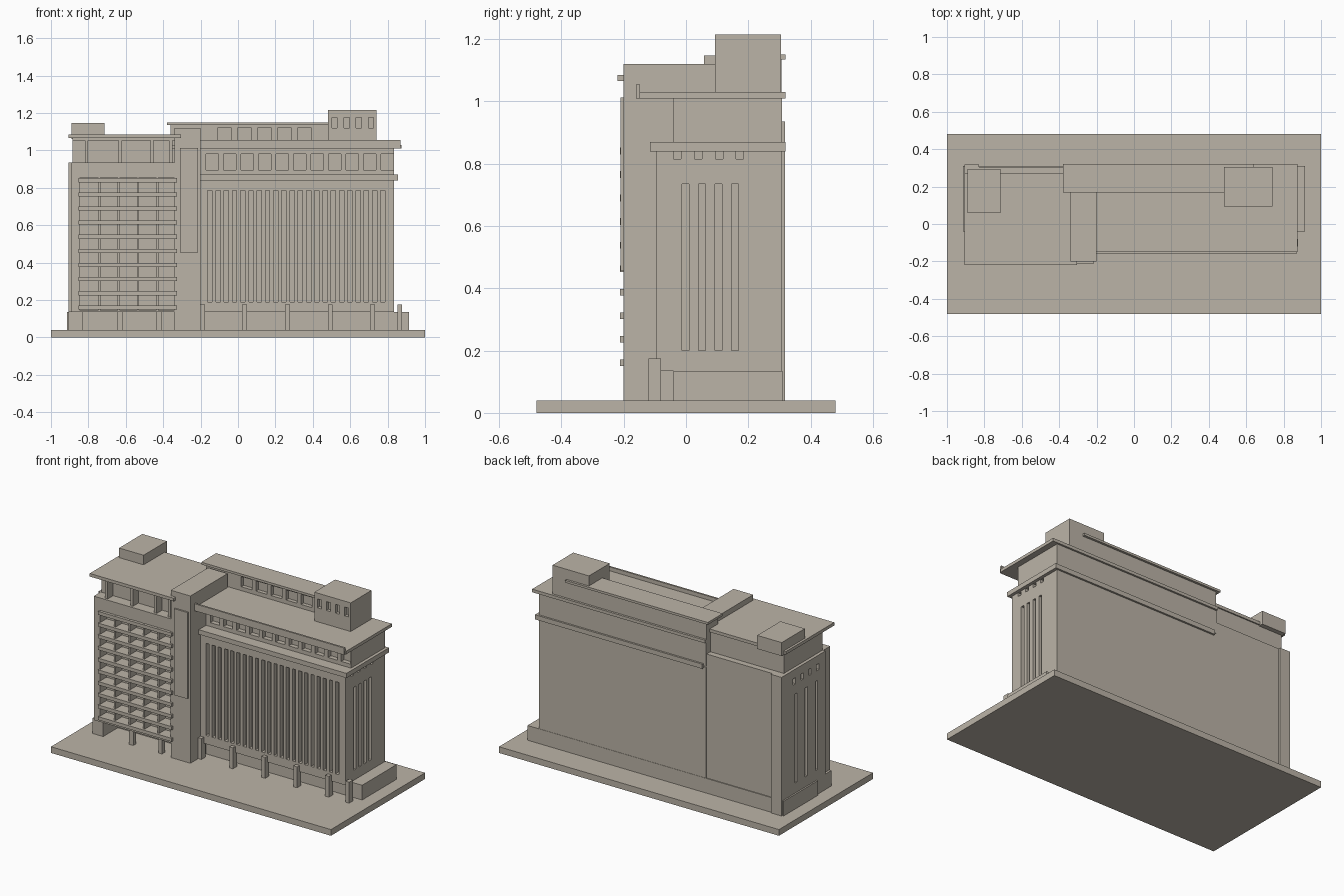
import bpy, bmesh

if "Cube" in bpy.data.objects:
    bpy.data.objects.remove(bpy.data.objects["Cube"])

stone = bpy.data.materials.new("warm_grey_stone")
stone.diffuse_color = (0.5, 0.456, 0.387, 1)
stone.use_nodes = True
stone.node_tree.nodes["Principled BSDF"].inputs["Base Color"].default_value = stone.diffuse_color


def boxes(name, spans):
    """One object from boxes given as (x0, x1, y0, y1, z0, z1)."""
    bm = bmesh.new()
    for x0, x1, y0, y1, z0, z1 in spans:
        vs = bmesh.ops.create_cube(bm, size=1)["verts"]
        for v in vs:
            v.co = (x0 if v.co.x < 0 else x1, y0 if v.co.y < 0 else y1, z0 if v.co.z < 0 else z1)
    me = bpy.data.meshes.new(name)
    bm.to_mesh(me)
    bm.free()
    me.materials.append(stone)
    ob = bpy.data.objects.new(name, me)
    bpy.context.collection.objects.link(ob)
    return ob


def carve(ob, spans):
    """Cut recesses into a solid."""
    cutter = boxes("recess_cutter", spans)
    cutter.hide_render = True
    mod = ob.modifiers.new("recesses", "BOOLEAN")
    mod.operation, mod.solver, mod.object = "DIFFERENCE", "EXACT", cutter
    bpy.context.view_layer.objects.active = ob
    bpy.ops.object.modifier_apply(modifier=mod.name)
    bpy.data.objects.remove(cutter)


def row(first, pitch, count, width):
    return [(first + i * pitch, first + i * pitch + width) for i in range(count)]


# Ground slab and recessed ground floor
boxes("ground_slab", [(-1, 1, -.48, .48, 0, .04)])
boxes("plinth", [(-.915, .915, -.04, .31, .04, .135)])

# Right wing with tall slots in the front and the end
wing = boxes("right_wing", [(-.36, .835, -.095, .308, .135, .85)])
carve(wing, [(a, b, -.2, -.065, .19, .785) for a, b in row(-.163, .0441, 22, .024)]
      + [(.81, .9, a, b, .2, .735) for a, b in row(-.013, .053, 4, .023)]
      + [(.81, .9, a, b, .815, .839) for a, b in row(-.04, .067, 4, .024)])
boxes("right_wing_columns", [(x - .013, x + .013, -.12, -.08, .04, .175)
                             for x in (-.19, .035, .265, .493, .72, .865)])
boxes("lower_cornice", [(-.34, .855, -.115, .32, .84, .87)])

# Upper floor and its roof
upper = boxes("upper_floor", [(-.36, .835, -.04, .308, .86, 1.02)])
carve(upper, [(a, b, -.1, -.01, .895, .98) for a, b in row(-.17, .0935, 11, .066)])
boxes("right_roof", [(-.36, .875, -.15, .32, 1.01, 1.03),
                     (-.25, .87, -.16, -.148, 1.01, 1.055)])

# Penthouse and stair house on the roof
pent = boxes("penthouse", [(-.36, .6, .19, .306, 1.02, 1.14)])
carve(pent, [(a, b, .1, .215, 1.055, 1.12) for a, b in row(-.11, .107, 5, .076)])
boxes("penthouse_roof", [(-.38, .64, .168, .32, 1.135, 1.15)])
house = boxes("stair_house", [(.48, .74, .093, .305, 1.02, 1.215)])
carve(house, [(a, b, .05, .115, 1.12, 1.177) for a, b in row(.502, .065, 4, .028)])

# Central tower
boxes("tower", [(-.34, -.2, -.2, .18, .04, 1.12)])
boxes("tower_panel", [(-.31, -.215, -.21, -.19, .455, 1.013)])

# Left wing: body, end wall and front frame
boxes("left_wing", [(-.87, -.33, -.13, .304, .135, .935)])
end = boxes("left_end_wall", [(-.905, -.83, -.13, .318, .04, .935)])
carve(end, [(-1, -.88, a, b, .2, .775) for a, b in row(-.05, .105, 3, .023)]
      + [(-1, -.88, a, b, .84, .88) for a, b in row(-.065, .08, 4, .024)])
frame = boxes("balcony_frame", [(-.89, -.33, -.2, -.12, .135, .935)])
carve(frame, [(-.845, -.342, -.3, -.135, .145, .855)])
boxes("left_wing_legs", [(-.905, -.83, -.19, -.12, .04, .14),
                         (-.645, -.615, -.19, -.16, .04, .14),
                         (-.435, -.41, -.19, -.16, .04, .14)])

# Balcony slabs and fins
boxes("balcony_slabs", [(-.852, -.325, -.212, -.132, z, z + .022)
                        for z, _ in row(.15, .0755, 10, 0)])
boxes("balcony_fins", [(a, b, -.198, -.132, .14, .86) for a, b in row(-.748, .1035, 4, .013)])

# Loggia under the left roof
boxes("loggia_wall", [(-.885, -.33, -.13, .265, .93, 1.07)])
boxes("loggia_posts", [(x - .009, x + .009, -.185, -.12, .93, 1.07)
                       for x in (-.81, -.63, -.46, -.36)])
boxes("loggia_beam", [(-.885, -.33, -.185, -.165, 1.052, 1.07)])
boxes("left_roof", [(-.905, -.305, -.22, .273, 1.065, 1.085)])
boxes("left_roof_house", [(-.89, -.715, .058, .295, 1.06, 1.147)])
